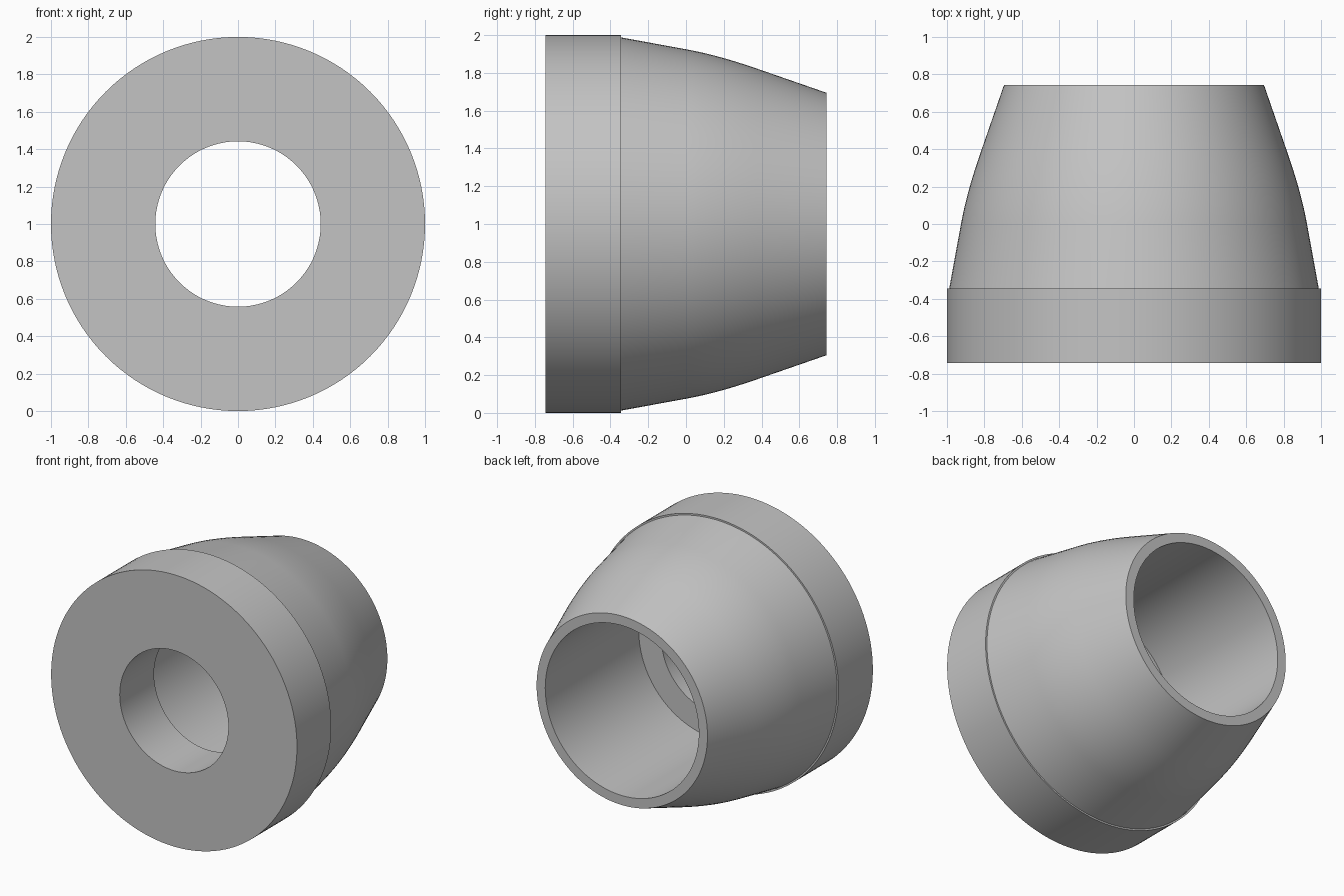
import bpy
import bmesh
from math import tau, radians
from mathutils import Vector, Matrix

cube = bpy.data.objects.get("Cube")
if cube:
    bpy.data.objects.remove(cube, do_unlink=True)

SEGMENTS = 128
HALF = 0.743       # half of the length along y
SHOULDER = -0.345  # where the collar ends and the bore steps

grey = bpy.data.materials.new("light grey")
grey.use_nodes = True
colour = (0.55, 0.55, 0.55, 1)
grey.diffuse_color = colour
grey.node_tree.nodes["Principled BSDF"].inputs["Base Color"].default_value = colour


def bend(a, b, c, steps=10):
    """Rounded transition from a to c, pulled towards b."""
    a, b, c = Vector(a), Vector(b), Vector(c)
    points = []
    for i in range(steps + 1):
        t = i / steps
        points.append(tuple(a * (1 - t) ** 2 + b * 2 * t * (1 - t) + c * t * t))
    return points


def lathe(name, profile):
    """Revolve a closed (y, radius) profile about the lengthwise axis."""
    bm = bmesh.new()
    verts = [bm.verts.new((r, y, 0)) for y, r in profile]
    edges = [bm.edges.new((v, verts[i - 1])) for i, v in enumerate(verts)]
    bmesh.ops.spin(bm, geom=verts + edges, cent=(0, 0, 0), axis=(0, 1, 0),
                   angle=tau, steps=SEGMENTS, use_merge=True)
    bmesh.ops.remove_doubles(bm, verts=bm.verts, dist=0.0001)
    bmesh.ops.recalc_face_normals(bm, faces=bm.faces)
    bmesh.ops.transform(bm, matrix=Matrix.Translation((0, 0, 1)), verts=bm.verts)
    mesh = bpy.data.meshes.new(name)
    bm.to_mesh(mesh)
    bm.free()
    mesh.materials.append(grey)
    obj = bpy.data.objects.new(name, mesh)
    bpy.context.collection.objects.link(obj)
    bpy.ops.object.select_all(action="DESELECT")
    obj.select_set(True)
    bpy.context.view_layer.objects.active = obj
    bpy.ops.object.shade_smooth_by_angle(angle=radians(30))
    return obj


# Collar, small step, tapering sleeve, rear rim, wide bore, inner ledge, narrow bore
collar = [(-HALF, 1.0), (SHOULDER, 1.0)]
sleeve = [(SHOULDER, 0.988)] + bend((0, 0.925), (0.167, 0.895), (0.38, 0.821))
rear = [(HALF, 0.695), (HALF, 0.625)]
bore = [(SHOULDER, 0.625), (SHOULDER, 0.442), (-HALF, 0.442)]
lathe("tapered_nozzle_sleeve", collar + sleeve + rear + bore)
